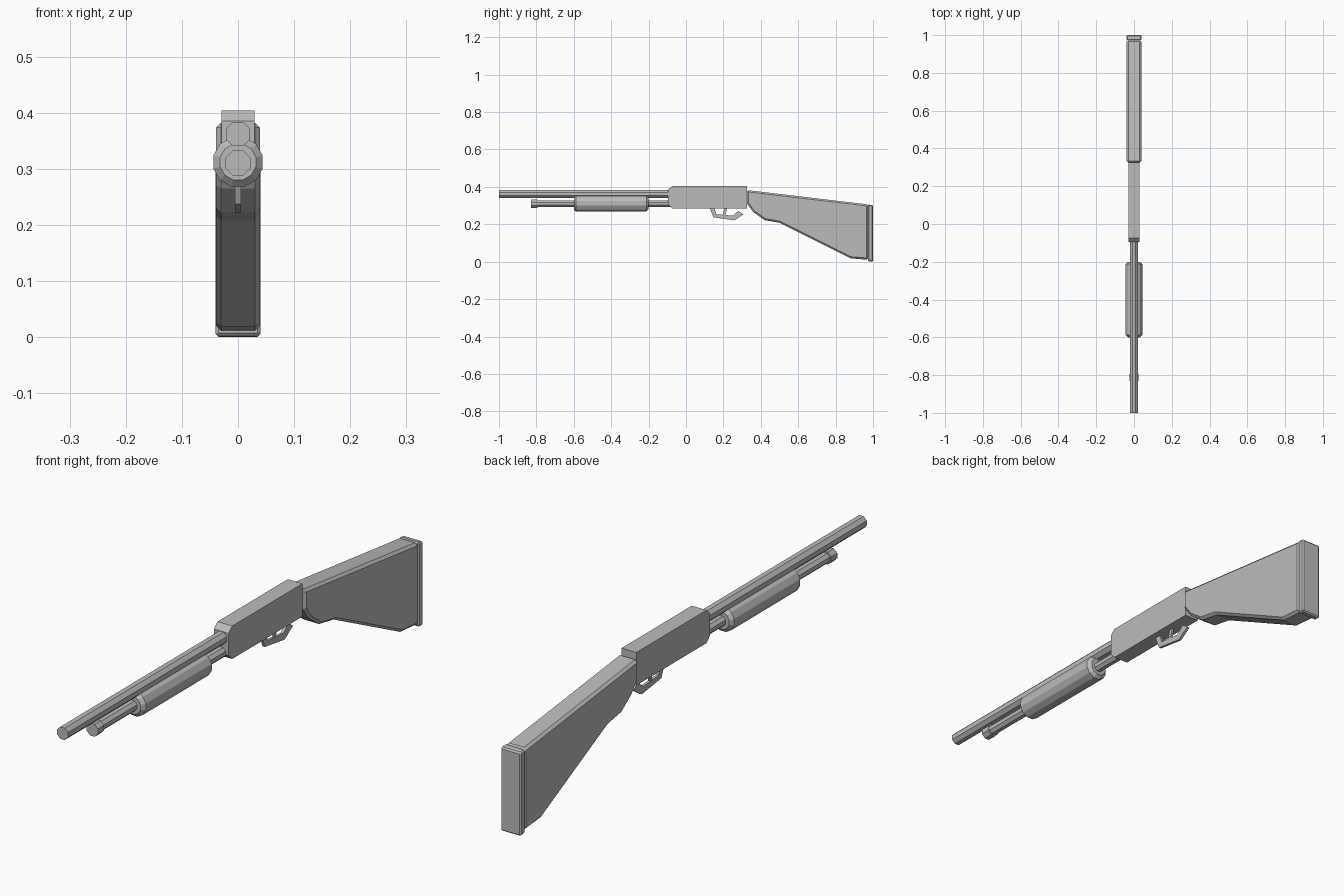
import bpy, bmesh, math
from mathutils import Matrix

cube = bpy.data.objects.get("Cube")
if cube:
    bpy.data.objects.remove(cube, do_unlink=True)

GREY = (0.5, 0.5, 0.5, 1)
mat = bpy.data.materials.new("plain grey")
mat.use_nodes = True
mat.diffuse_color = GREY
mat.node_tree.nodes["Principled BSDF"].inputs["Base Color"].default_value = GREY


def finish(name, bm, bevel=0):
    bmesh.ops.recalc_face_normals(bm, faces=bm.faces[:])
    mesh = bpy.data.meshes.new(name)
    bm.to_mesh(mesh)
    bm.free()
    mesh.materials.append(mat)
    obj = bpy.data.objects.new(name, mesh)
    bpy.context.collection.objects.link(obj)
    if bevel:
        mod = obj.modifiers.new("edge chamfer", "BEVEL")
        mod.width = bevel
        mod.segments = 1
        mod.limit_method = "ANGLE"
        mod.angle_limit = math.radians(50)
    return obj


def slab(name, profile, half, bevel=0):
    """Side profile of (y, z) points, extruded across x."""
    bm = bmesh.new()
    face = bm.faces.new([bm.verts.new((-half, y, z)) for y, z in profile])
    ext = bmesh.ops.extrude_face_region(bm, geom=[face])
    verts = [v for v in ext["geom"] if isinstance(v, bmesh.types.BMVert)]
    bmesh.ops.translate(bm, verts=verts, vec=(2 * half, 0, 0))
    return finish(name, bm, bevel)


def rod(name, sides, apothem, z, y0, y1, bevel=0):
    """Flat-topped prism lying along y."""
    bm = bmesh.new()
    r = apothem / math.cos(math.pi / sides)
    place = (Matrix.Translation((0, (y0 + y1) / 2, z))
             @ Matrix.Rotation(math.pi / 2, 4, "X")
             @ Matrix.Rotation(math.pi / sides, 4, "Z"))
    bmesh.ops.create_cone(bm, cap_ends=True, segments=sides, radius1=r,
                          radius2=r, depth=y1 - y0, matrix=place)
    return finish(name, bm, bevel)


# Barrel, magazine tube and sliding grip
rod("barrel", 8, 0.0215, 0.362, -1.0, -0.06)
rod("magazine_tube", 8, 0.018, 0.31, -0.81, -0.06)
rod("magazine_cap", 8, 0.0225, 0.31, -0.83, -0.795)
rod("pump_grip", 12, 0.044, 0.312, -0.6, -0.2, 0.012)

# Receiver with clipped front corners
slab("receiver", [(-0.095, 0.305), (-0.075, 0.285), (0.325, 0.285),
                  (0.325, 0.404), (-0.075, 0.404), (-0.095, 0.385)], 0.0295)

# Trigger and its guard
slab("trigger_guard", [(0.125, 0.29), (0.147, 0.237), (0.259, 0.221),
                       (0.307, 0.253), (0.28, 0.272), (0.25, 0.246),
                       (0.162, 0.254), (0.15, 0.29)], 0.005)
slab("trigger", [(0.205, 0.29), (0.197, 0.246), (0.208, 0.244),
                 (0.222, 0.29)], 0.004)

# Shoulder stock and butt pad
slab("stock", [(0.325, 0.383), (0.325, 0.312), (0.36, 0.265), (0.42, 0.222),
               (0.5, 0.208), (0.88, 0.018), (0.975, 0.01), (0.975, 0.306)],
     0.039, 0.009)
slab("butt_pad", [(0.973, 0.002), (1.0, 0.0), (1.0, 0.302), (0.973, 0.306)],
     0.04, 0.005)
